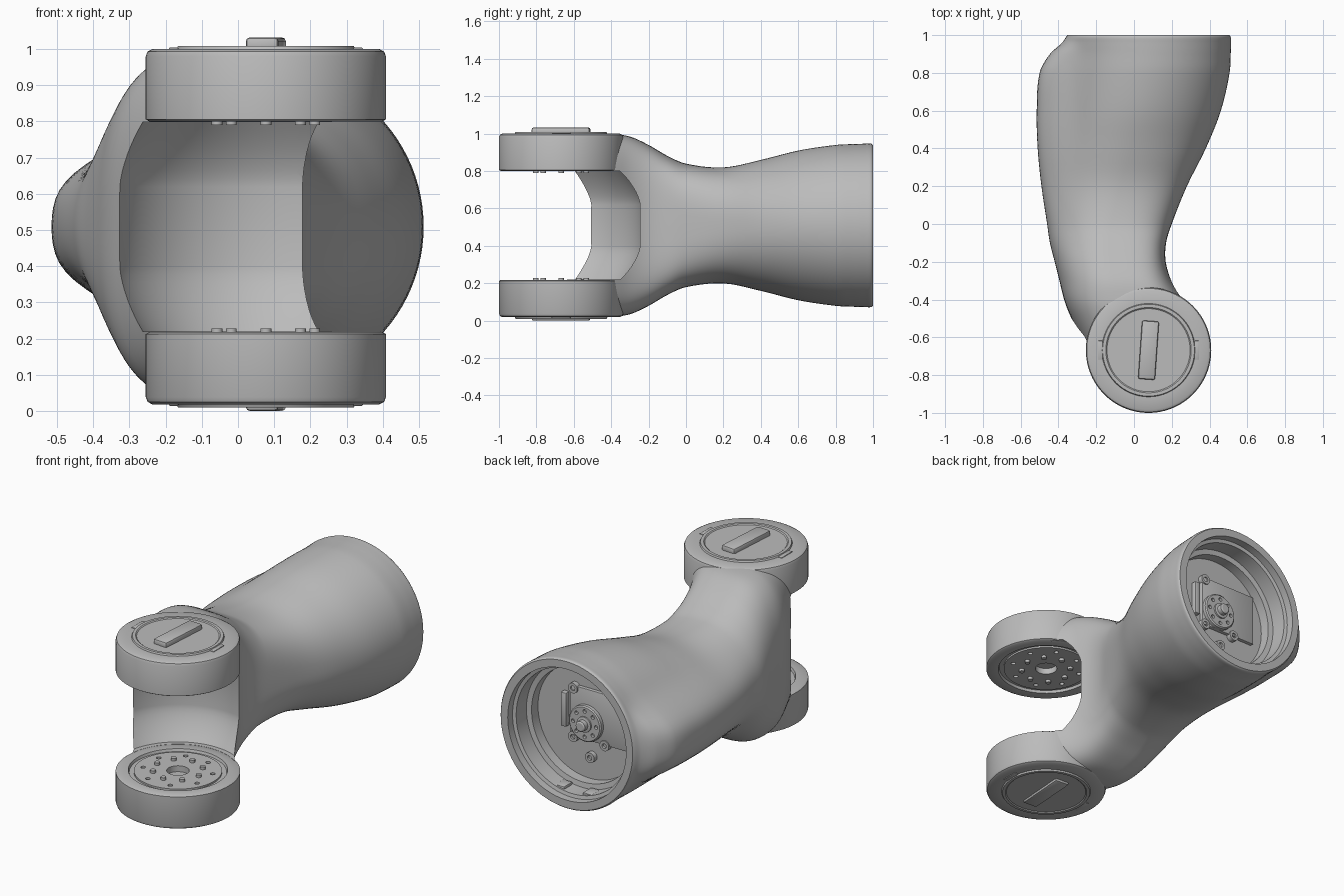
import bpy, bmesh, math
from mathutils import Vector, Matrix

if "Cube" in bpy.data.objects:
    bpy.data.objects.remove(bpy.data.objects["Cube"])

grey = bpy.data.materials.new("satin_grey")
grey.use_nodes = True
tone = (0.5, 0.5, 0.5, 1)
grey.diffuse_color = tone
grey.node_tree.nodes["Principled BSDF"].inputs["Base Color"].default_value = tone

MID = 0.509                                   # height of the mirror plane
FORK = Matrix.Translation((0.077, -0.668, 0))
REAR = Matrix.Translation((0.075, 0, MID)) @ Matrix.Rotation(-math.pi / 2, 4, "X")
FACE = REAR @ Matrix.Scale(-1, 4, (0, 1, 0))
FLIP = Matrix.Translation((0, 0, 2 * MID)) @ Matrix.Scale(-1, 4, (0, 0, 1))


def finish(name, bm, matrix=Matrix()):
    bmesh.ops.transform(bm, matrix=matrix, verts=bm.verts)
    bmesh.ops.recalc_face_normals(bm, faces=bm.faces)
    mesh = bpy.data.meshes.new(name)
    bm.to_mesh(mesh)
    bm.free()
    mesh.materials.append(grey)
    ob = bpy.data.objects.new(name, mesh)
    bpy.context.collection.objects.link(ob)
    return ob


def activate(ob):
    bpy.ops.object.select_all(action="DESELECT")
    ob.select_set(True)
    bpy.context.view_layer.objects.active = ob


def smooth(ob, degrees=32):
    activate(ob)
    bpy.ops.object.shade_smooth_by_angle(angle=math.radians(degrees))


def cut(ob, cutter):
    mod = ob.modifiers.new("cut", "BOOLEAN")
    mod.operation, mod.solver, mod.object = "DIFFERENCE", "EXACT", cutter
    activate(ob)
    bpy.ops.object.modifier_apply(modifier=mod.name)
    bpy.data.objects.remove(cutter)


def lathe(name, profile, matrix, sides=96):
    """Revolve (radius, height) points, starting and ending on the axis."""
    bm = bmesh.new()
    verts = [bm.verts.new((r, 0, z)) for r, z in profile]
    edges = [bm.edges.new(pair) for pair in zip(verts, verts[1:])]
    bmesh.ops.spin(bm, geom=verts + edges, axis=(0, 0, 1), cent=(0, 0, 0),
                   steps=sides, angle=math.tau)
    bmesh.ops.remove_doubles(bm, verts=bm.verts, dist=1e-5)
    return finish(name, bm, matrix)


def pegs(name, places, radius, low, high, matrix, sides=16):
    """A group of short cylinders at (x, y) places."""
    bm = bmesh.new()
    for x, y in places:
        bmesh.ops.create_cone(bm, cap_ends=True, segments=sides, radius1=radius,
                              radius2=radius, depth=high - low,
                              matrix=Matrix.Translation((x, y, (low + high) / 2)))
    return finish(name, bm, matrix)


def block(name, centre, size, matrix=Matrix(), bevel=0.008, turn=0):
    bm = bmesh.new()
    bmesh.ops.create_cube(bm, size=1, matrix=Matrix.Translation(centre)
                          @ Matrix.Rotation(turn, 4, "Z") @ Matrix.Diagonal((*size, 1)))
    bmesh.ops.bevel(bm, geom=bm.edges[:], offset=bevel, segments=2, affect="EDGES",
                    profile=0.5)
    ob = finish(name, bm, matrix)
    smooth(ob)


def circle(count, radius, start=0):
    return [(radius * math.cos(start + math.tau * i / count),
             radius * math.sin(start + math.tau * i / count)) for i in range(count)]


# Arm stations: y, left x, right x, half height, side lobe, squareness left and right
STATIONS = [Vector(s) for s in (
    (-0.67, -0.25, 0.37, 0.485, 0, 3, 4), (-0.48, -0.34, 0.32, 0.489, 0, 3, 4),
    (-0.40, -0.37, 0.265, 0.489, 0, 2.8, 4.2), (-0.30, -0.395, 0.20, 0.475, 0, 2.4, 4.4),
    (-0.20, -0.42, 0.168, 0.43, 0, 2.15, 4.4), (-0.10, -0.44, 0.17, 0.372, 0.005, 2, 4),
    (0, -0.44, 0.20, 0.33, 0.02, 2, 3.2), (0.20, -0.42, 0.28, 0.31, 0.07, 2, 2.5),
    (0.40, -0.41, 0.38, 0.35, 0.10, 2, 2.15), (0.60, -0.39, 0.46, 0.40, 0.125, 2, 2),
    (0.80, -0.37, 0.506, 0.43, 0.13, 2, 2), (0.90, -0.36, 0.512, 0.435, 0.085, 2, 2),
    (0.96, -0.36, 0.513, 0.437, 0.02, 2, 2), (0.99, -0.36, 0.512, 0.437, 0, 2, 2),
    (1.0, -0.353, 0.505, 0.43, 0, 2, 2))]


def slope(i):
    a, b = STATIONS[max(i - 1, 0)], STATIONS[min(i + 1, len(STATIONS) - 1)]
    return (b - a) / (b[0] - a[0])


def stations(steps=5):
    for i, (a, b) in enumerate(zip(STATIONS, STATIONS[1:])):
        span = b[0] - a[0]
        for k in range(steps):
            t = k / steps
            yield (a * (1 + 2 * t) * (1 - t) ** 2 + b * t * t * (3 - 2 * t)
                   + slope(i) * span * t * (1 - t) ** 2
                   + slope(i + 1) * span * t * t * (t - 1))
    yield STATIONS[-1]


def section(station, sides=96):
    y, left, right, tall, lobe, square_left, square_right = station
    for i in range(sides):
        c, s = math.cos(math.tau * i / sides), math.sin(math.tau * i / sides)
        p = square_left if c < 0 else square_right
        dx = math.copysign(abs(c) ** (2 / p), c)
        dz = math.copysign(abs(s) ** (2 / p), s) * tall
        bulge = lobe * min(1, max(0, -2 * c)) * math.exp(-(dz / 0.2) ** 4)
        yield ((left + right) / 2 + dx * (right - left) / 2 - bulge, y, MID + dz)


# Curved arm shell, lofted through the stations
bm = bmesh.new()
rings = [[bm.verts.new(p) for p in section(s)] for s in stations()]
for a, b in zip(rings, rings[1:]):
    for i in range(len(a)):
        j = (i + 1) % len(a)
        bm.faces.new((a[i], a[j], b[j], b[i]))
bm.faces.new(rings[0])
bm.faces.new(rings[-1])
arm = finish("arm_shell", bm)

# Barrel-shaped gap of the fork, with seats for the joint discs
half = [(0, 0.70), (0.32, 0.70), (0.32, 0.29)]
half += [(0.348 + 0.087 * (1 - t ** 1.5), 0.11 + 0.18 * t)
         for t in (1 - k / 8 for k in range(9))]
gap = [(r, MID - z) for r, z in half] + [(r, MID + z) for r, z in reversed(half)]
cut(arm, lathe("gap_cutter", gap, FORK))

# Stepped socket in the rear end
socket = [(0, 0.79), (0.335, 0.79), (0.335, 0.85), (0.365, 0.855), (0.365, 0.95),
          (0.385, 0.955), (0.385, 1.1), (0, 1.1)]
cut(arm, lathe("socket_cutter", socket, REAR))
smooth(arm)

# Joint discs of the fork, each with cap, handle, tabs, pins and screw holes
disc = [(0, 0.84), (0.06, 0.84), (0.06, 0.805), (0.235, 0.805), (0.235, 0.815),
        (0.26, 0.815), (0.265, 0.80), (0.322, 0.80), (0.332, 0.806), (0.332, 0.98),
        (0.327, 0.993), (0.314, 1.0), (0.247, 1.0), (0.243, 1.009), (0.226, 1.009),
        (0.22, 1.004), (0, 1.004)]
for side, place, top in (("upper", FORK, 1.032), ("lower", FLIP @ FORK, 1.018)):
    joint = lathe(side + "_joint_disc", disc, place)
    cut(joint, pegs("hole_cutter", circle(8, 0.19, math.pi / 8), 0.013, 0.79, 0.83, place))
    smooth(joint)
    smooth(pegs(side + "_pins", circle(8, 0.135), 0.015, 0.79, 0.82, place))
    block(side + "_handle", (0, 0, top - 0.02), (0.09, 0.31, 0.04), place,
          0.01, math.radians(-4))
    for x in (-0.255, 0.255):
        block(side + "_cap_tab", (x, 0, 0.998), (0.026, 0.1, 0.012), place, 0.003)

# Drive unit inside the rear socket
block("mount_plate", (-0.075, 0.045, 0.795), (0.37, 0.3, 0.03), FACE, 0.004)
hub = lathe("drive_hub", [(0, 0.78), (0.105, 0.78), (0.105, 0.83), (0.098, 0.836),
                          (0.045, 0.836), (0.045, 0.845), (0.03, 0.848),
                          (0.03, 0.875), (0.022, 0.88), (0, 0.88)], REAR, 48)
cut(hub, pegs("hub_hole_cutter", circle(8, 0.075), 0.011, 0.82, 0.86, REAR))
smooth(hub)
for x, z in ((0.09, 0.18), (0.09, -0.105), (-0.02, -0.2), (-0.115, -0.105)):
    screw = lathe("mount_screw", [(0, 0.805), (0.014, 0.805), (0.014, 0.818),
                                  (0.03, 0.818), (0.03, 0.78), (0, 0.78)],
                  FACE @ Matrix.Translation((x, z, 0)), 24)
    smooth(screw)
block("side_bracket", (0.15, 0.04, 0.8), (0.035, 0.2, 0.04), FACE, 0.006)
for x in (-0.09, 0.09):
    block("rim_clip", (x, -0.36, 0.9), (0.06, 0.03, 0.08), FACE, 0.006)
